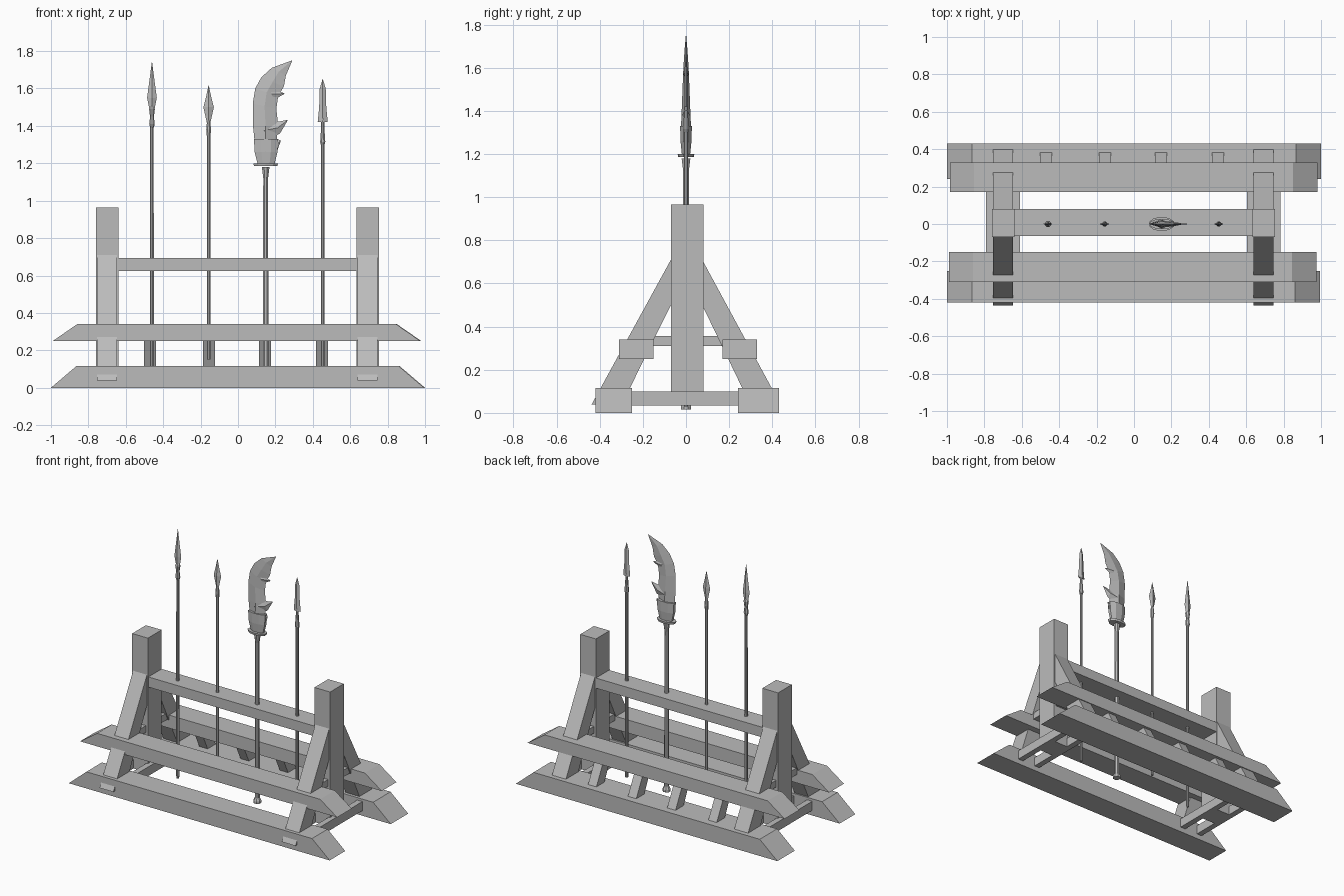
import bpy
import math

cube = bpy.data.objects.get("Cube")
if cube:
    bpy.data.objects.remove(cube, do_unlink=True)

grey = bpy.data.materials.new("plain grey")
grey.use_nodes = True
colour = (0.5, 0.5, 0.5, 1)
grey.diffuse_color = colour
grey.node_tree.nodes["Principled BSDF"].inputs["Base Color"].default_value = colour


def make(name, verts, faces):
    mesh = bpy.data.meshes.new(name)
    mesh.from_pydata(verts, [], faces)
    mesh.materials.append(grey)
    obj = bpy.data.objects.new(name, mesh)
    bpy.context.collection.objects.link(obj)
    # consistent outward normals
    bpy.context.view_layer.objects.active = obj
    obj.select_set(True)
    bpy.ops.object.mode_set(mode='EDIT')
    bpy.ops.mesh.select_all(action='SELECT')
    bpy.ops.mesh.normals_make_consistent(inside=False)
    bpy.ops.object.mode_set(mode='OBJECT')
    obj.select_set(False)
    return obj


def skin(name, rings):
    """Join equal-sized rings of points into a closed solid."""
    n = len(rings[0])
    verts = [p for ring in rings for p in ring]
    faces = [(r * n + i, r * n + (i + 1) % n, (r + 1) * n + (i + 1) % n, (r + 1) * n + i)
             for r in range(len(rings) - 1) for i in range(n)]
    faces += [tuple(range(n)), tuple(range(len(verts) - n, len(verts)))]
    return make(name, verts, faces)


def box(name, x, y, z):
    return skin(name, [[(x[0], y[0], h), (x[1], y[0], h), (x[1], y[1], h), (x[0], y[1], h)]
                       for h in z])


def beam(name, x, y, z, bevel):
    """Long timber with ends sloping inwards towards the top."""
    profile = [(x[0], z[0]), (x[1], z[0]), (x[1] - bevel, z[1]), (x[0] + bevel, z[1])]
    return skin(name, [[(px, py, pz) for px, pz in profile] for py in y])


def leaning(name, x, profile):
    """Side profile in y and z, extruded across x."""
    return skin(name, [[(px, py, pz) for py, pz in profile] for px in x])


def lathe(name, x, rows, sides=8):
    steps = [2 * math.pi * (i + 0.5) / sides for i in range(sides)]
    return skin(name, [[(x + r * math.cos(a), r * math.sin(a), z) for a in steps]
                       for z, r in rows])


def blade(name, rows):
    """Diamond sections: height of left edge, left x, right x, height of right edge, half thickness."""
    rings = []
    for zl, xl, xr, zr, t in rows:
        xm, zm = (xl + xr) / 2, (zl + zr) / 2
        rings.append([(xl, 0, zl), (xm, -t, zm), (xr, 0, zr), (xm, t, zm)])
    return skin(name, rings)


# long timbers
beam("front_base_beam", (-1, 0.995), (-0.42, -0.25), (0, 0.115), 0.135)
beam("back_base_beam", (-1, 1), (0.24, 0.43), (0, 0.115), 0.135)
beam("front_plank", (-0.99, 0.975), (-0.31, -0.15), (0.25, 0.34), 0.13)
beam("back_plank", (-0.985, 0.98), (0.17, 0.33), (0.25, 0.34), 0.13)
box("top_rail", (-0.65, 0.645), (-0.065, 0.08), (0.625, 0.695))

# end frames
for side, cx in (("right", -0.7), ("left", 0.693)):
    box(side + "_post", (cx - 0.06, cx + 0.06), (-0.07, 0.08), (0.035, 0.965))
    for label, a, b in (("inner", 0.05, 0.09), ("outer", -0.09, -0.05)):
        s = 1 if cx < 0 else -1
        xs = sorted((cx + s * a, cx + s * b))
        box(f"{side}_{label}_foot_slat", xs, (-0.26, 0.26), (0.035, 0.098))
    box(side + "_middle_tie", (cx - 0.045, cx + 0.045), (-0.22, 0.22), (0.31, 0.357))
    for label, s in (("front", -1), ("back", 1)):
        leaning(f"{side}_{label}_brace", (cx - 0.053, cx + 0.053),
                [(s * 0.07, 0.71), (s * 0.07, 0.50), (s * 0.297, 0.04), (s * 0.437, 0.04)]
                if s < 0 else
                [(0.075, 0.71), (0.075, 0.50), (0.297, 0.04), (0.427, 0.06)])

# short struts behind the weapons
for i, x in enumerate((-0.47, -0.155, 0.145, 0.45)):
    leaning(f"back_strut_{i + 1}", (x - 0.032, x + 0.032),
            [(0.285, 0.30), (0.205, 0.30), (0.325, 0.05), (0.415, 0.05)])

# long spear
lathe("long_spear_shaft", -0.46, [(0.02, 0.008), (0.04, 0.011), (1.40, 0.010)])
lathe("long_spear_socket", -0.46, [(1.39, 0.010), (1.41, 0.016), (1.45, 0.011), (1.49, 0.017), (1.51, 0.008)])
blade("long_spear_head", [(z, -0.46 - w, -0.46 + w, z, t) for z, w, t in
      ((1.47, 0.010, 0.010), (1.55, 0.026, 0.009), (1.64, 0.014, 0.006), (1.74, 0.001, 0.001))])

# short spear
lathe("short_spear_shaft", -0.157, [(0.15, 0.010), (1.37, 0.010)])
lathe("short_spear_socket", -0.157, [(1.35, 0.011), (1.38, 0.014), (1.43, 0.009)])
blade("short_spear_head", [(z, -0.157 - w, -0.157 + w, z, t) for z, w, t in
      ((1.41, 0.008, 0.008), (1.50, 0.028, 0.009), (1.55, 0.015, 0.006), (1.615, 0.001, 0.001))])

# barbed spear
lathe("barbed_spear_shaft", 0.453, [(0.03, 0.010), (1.32, 0.010)])
lathe("barbed_spear_socket", 0.453, [(1.30, 0.011), (1.315, 0.015), (1.34, 0.013), (1.40, 0.009), (1.44, 0.010)])
blade("barbed_spear_head", [(z, 0.453 - w, 0.453 + w, z, t) for z, w, t in
      ((1.42, 0.027, 0.010), (1.50, 0.019, 0.009), (1.60, 0.016, 0.006), (1.65, 0.001, 0.001))])

# glaive
lathe("glaive_shaft", 0.148, [(0.015, 0.026), (0.03, 0.026), (0.05, 0.016), (1.12, 0.014), (1.18, 0.022)])
guard = lathe("glaive_guard", 0.148, [(1.185, 0.065), (1.20, 0.070)], 10)
cup = lathe("glaive_cup", 0.150, [(1.20, 0.050), (1.26, 0.066), (1.33, 0.070)], 8)
for part, depth in ((guard, 0.55), (cup, 0.42)):
    part.scale.y = depth
blade("glaive_blade", [
    (1.26, 0.095, 0.200, 1.26, 0.026), (1.40, 0.080, 0.215, 1.40, 0.020),
    (1.52, 0.079, 0.205, 1.49, 0.016), (1.60, 0.092, 0.215, 1.56, 0.013),
    (1.66, 0.125, 0.245, 1.61, 0.010), (1.71, 0.180, 0.256, 1.67, 0.006),
    (1.75, 0.288, 0.290, 1.748, 0.001)])
blade("glaive_hook", [(1.43, 0.13, 0.15, 1.32, 0.020), (1.42, 0.20, 0.225, 1.36, 0.012),
                      (1.432, 0.264, 0.265, 1.428, 0.001)])
blade("glaive_spur", [(1.33, 0.19, 0.20, 1.24, 0.015), (1.325, 0.226, 0.227, 1.315, 0.001)])
blade("glaive_notch_fin", [(1.60, 0.17, 0.19, 1.54, 0.012), (1.575, 0.247, 0.248, 1.57, 0.001)])
